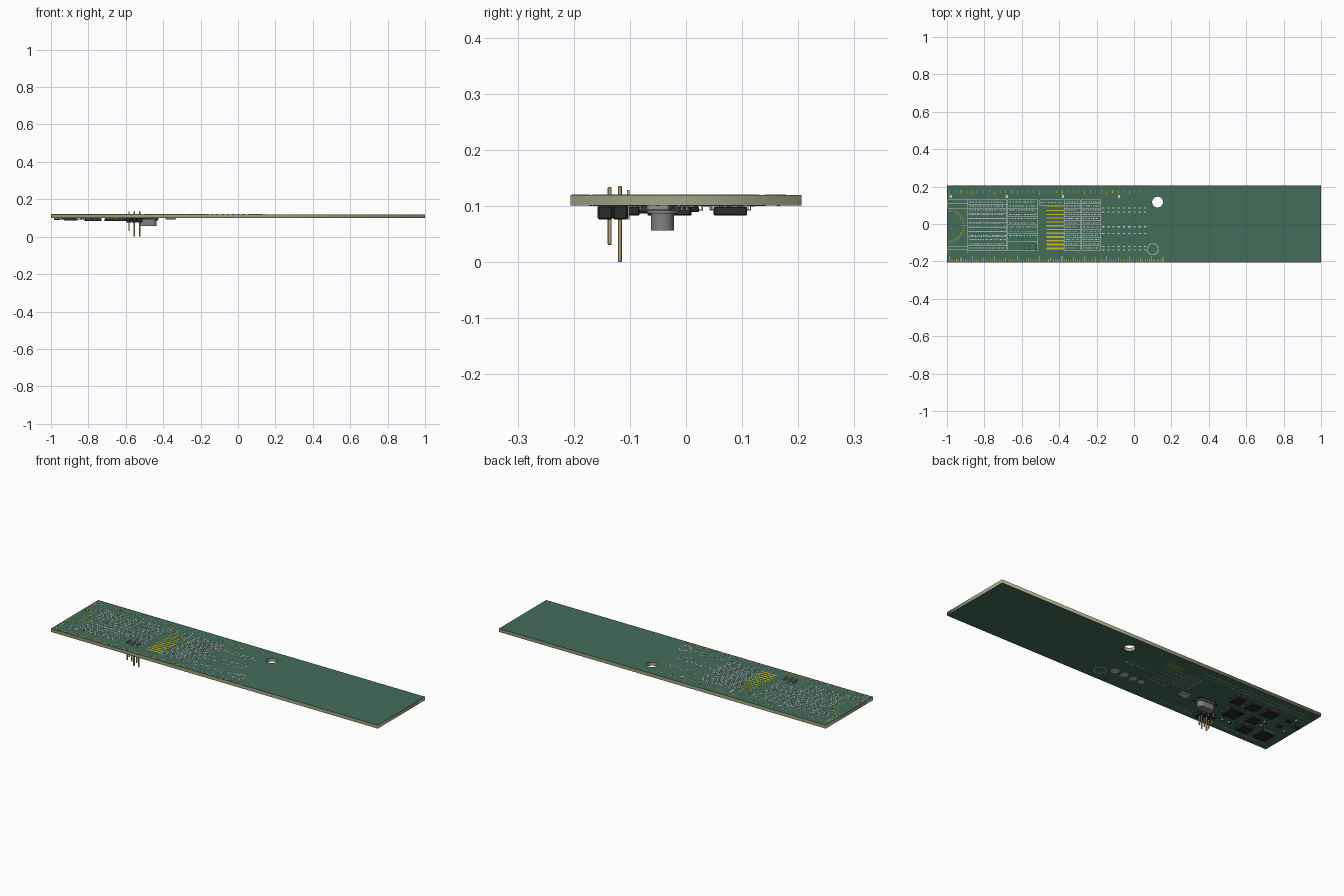
import bpy, bmesh, math, random
from mathutils import Matrix, Vector

if "Cube" in bpy.data.objects:
    bpy.data.objects.remove(bpy.data.objects["Cube"])

random.seed(4)
TOP, BOT = 0.12, 0.101          # board faces


def material(name, rgb):
    m = bpy.data.materials.new(name)
    m.diffuse_color = (*rgb, 1)
    m.use_nodes = True
    m.node_tree.nodes["Principled BSDF"].inputs["Base Color"].default_value = m.diffuse_color
    return m


GREEN = material("solder_mask", (0.055, 0.155, 0.105))
TAN = material("fibreglass", (0.36, 0.37, 0.24))
WHITE = material("silkscreen", (0.75, 0.78, 0.75))
GOLD = material("gold_plate", (0.62, 0.50, 0.02))
BRASS = material("pin_metal", (0.55, 0.40, 0.20))
BLACK = material("black_plastic", (0.025, 0.025, 0.028))
METAL = material("tin", (0.5, 0.5, 0.5))
STEEL = material("can_steel", (0.22, 0.22, 0.23))


def finish(name, bm, mat):
    me = bpy.data.meshes.new(name)
    bm.to_mesh(me)
    bm.free()
    ob = bpy.data.objects.new(name, me)
    bpy.context.collection.objects.link(ob)
    me.materials.append(mat)
    return ob


def boxes(name, items, mat, bevel=0):
    """One mesh of boxes, each (cx, cy, z0, z1, sx, sy[, angle])."""
    bm = bmesh.new()
    for cx, cy, z0, z1, sx, sy, *a in items:
        m = (Matrix.Translation((cx, cy, (z0 + z1) / 2))
             @ Matrix.Rotation(a[0] if a else 0, 4, 'Z')
             @ Matrix.Diagonal((sx, sy, z1 - z0, 1)))
        bmesh.ops.create_cube(bm, size=1, matrix=m)
    if bevel:
        bmesh.ops.bevel(bm, geom=bm.edges[:], offset=bevel, segments=1, affect='EDGES')
    return finish(name, bm, mat)


def circle(cx, cy, r, n=32):
    return [(cx + r * math.cos(2 * math.pi * i / n), cy + r * math.sin(2 * math.pi * i / n))
            for i in range(n)]


def plate(name, loops, z0, z1, mat):
    """Flat extruded outline; inner loops become holes."""
    cu = bpy.data.curves.new(name, 'CURVE')
    cu.dimensions, cu.fill_mode, cu.extrude = '2D', 'BOTH', (z1 - z0) / 2
    for pts in loops:
        s = cu.splines.new('POLY')
        s.points.add(len(pts) - 1)
        for p, q in zip(s.points, pts):
            p.co = (*q, 0, 1)
        s.use_cyclic_u = True
    tmp = bpy.data.objects.new(name, cu)
    bpy.context.collection.objects.link(tmp)
    bpy.context.view_layer.update()
    me = bpy.data.meshes.new_from_object(tmp.evaluated_get(bpy.context.evaluated_depsgraph_get()))
    bpy.data.objects.remove(tmp)
    ob = bpy.data.objects.new(name, me)
    bpy.context.collection.objects.link(ob)
    ob.location.z = (z0 + z1) / 2
    me.materials.clear()
    me.materials.append(mat)
    return ob


# board: fibreglass core between two mask layers, with one hanging hole
outline = [(-1, -0.206), (1, -0.206), (1, 0.206), (-1, 0.206)]
hole = circle(0.126, 0.117, 0.029)
plate("board_core", [outline, hole], BOT + 0.0006, TOP - 0.0006, TAN)
plate("mask_top", [outline, hole], TOP - 0.0006, TOP, GREEN)
plate("mask_bottom", [outline, hole], BOT, BOT + 0.0006, GREEN)

# printed marks
T0, T1 = TOP, TOP + 0.0006
B0, B1 = BOT - 0.0006, BOT
silk, gold, under = [], [], []


def frame(out, x0, y0, x1, y1, rows=1, z=(T0, T1), w=0.0025):
    for x in (x0, x1):
        out.append((x, (y0 + y1) / 2, *z, w, y1 - y0))
    for i in range(rows + 1):
        out.append(((x0 + x1) / 2, y0 + (y1 - y0) * i / rows, *z, x1 - x0, w))


def dashes(out, x0, x1, y, z=(T0, T1), h=0.005):
    x = x0
    while x < x1 - 0.008:
        w = random.uniform(0.004, 0.012)
        out.append((x + w / 2, y, *z, w, h))
        x += w + random.uniform(0.004, 0.009)


# tables with rows of small dashes
for x0, x1, rows in ((-0.89, -0.68, 11), (-0.675, -0.515, 6),
                     (-0.373, -0.288, 12), (-0.282, -0.177, 12)):
    y0, y1 = -0.14, 0.13
    frame(silk, x0, y0, x1, y1, rows)
    n = 12
    for i in range(n):
        y = y0 + (y1 - y0) * (i + 0.5) / n
        if not (rows == 6 and y < -0.07):
            dashes(silk, x0 + 0.01, x1 - 0.006, y)
frame(silk, -0.505, 0.1, -0.377, 0.13)
dashes(silk, -0.5, -0.38, 0.115)
frame(silk, -0.995, 0.085, -0.89, 0.13, 2)
frame(silk, -0.995, -0.155, -0.89, -0.12, 2)
for y in (0.085, 0.065, -0.015, -0.05, -0.12, -0.14):
    x = -0.165
    while x < 0.08:
        silk.append((x, y, T0, T1, 0.012, 0.006))
        x += 0.028

# bare copper width gauge
for i in range(12):
    gold.append((-0.421, 0.092 - i * 0.0202, T0, T1, 0.092, 0.004 + i * 0.0006))

# ruler ticks along both edges
for i in range(96):
    h = 0.034 if i % 10 == 0 else 0.024 if i % 5 == 0 else 0.014
    (gold if i % 5 else silk).append((-0.985 + i * 0.012, -0.204 + h / 2, T0, T1, 0.003, h))
for i in range(36):
    h = 0.024 if i % 4 == 0 else 0.013
    gold.append((-0.985 + i * 0.03, 0.178 - h / 2, T0, T1, 0.003, h))
for i in range(4):
    silk.append((-0.98 + i * 0.3, 0.147, T0, T1, 0.012, 0.014))

# half-round angle gauge on the left end
for i in range(19):
    a = math.radians(-85 + i * 170 / 18)
    gold.append((-0.995 + 0.085 * math.cos(a), -0.01 + 0.085 * math.sin(a),
                 T0, T1, 0.022 if i % 3 == 0 else 0.012, 0.003, a))

# underside prints
frame(under, -0.34, -0.01, -0.25, 0.1, 5, (B0, B1))
for y in (0.165, 0.14, -0.17):
    dashes(under, -0.95, -0.3, y, (B0, B1))
for i in range(6):
    dashes(under, -0.24, -0.13, 0.1 - i * 0.03, (B0, B1))
boxes("top_print", silk, WHITE)
boxes("gold_marks", gold, GOLD)
boxes("underside_print", under, WHITE)
boxes("underside_gold_strips",
      [(-0.2 + i * 0.012, 0.125, B0, B1, 0.005, 0.03) for i in range(8)], GOLD)
for nm, z in (("top_ring", (T0, T1)), ("underside_ring", (B0, B1))):
    plate(nm, [circle(0.1, -0.135, 0.032), circle(0.1, -0.135, 0.028)], *z, WHITE)

# round sample pads underneath
for i, x in enumerate((0.04, -0.018, -0.074, -0.124)):
    plate(f"round_pad_{i}", [circle(x, -0.094, 0.022 - i * 0.002)], B0, B1, METAL)
for i in range(6):
    plate(f"dot_pad_{i}", [circle(0.05 - i * 0.033, 0.012, 0.008 - i * 0.0008, 16)], B0, B1, METAL)


def chip(name, x, y, w, d, n, quad=False, low=0.083):
    """Black package with gull-wing leads on two or four sides."""
    boxes(name, [(x, y, low, BOT - 0.002, w, d)], BLACK, 0.002)
    leads = []
    for s in (-1, 1):
        for i in range(n):
            t = (i + 0.5) / n - 0.5
            u = t * w * 0.92
            leads.append((x + u, y + s * (d / 2 + 0.003), 0.092, 0.094, w / n * 0.45, 0.008))
            leads.append((x + u, y + s * (d / 2 + 0.006), 0.092, BOT, w / n * 0.45, 0.002))
            leads.append((x + u, y + s * (d / 2 + 0.009), 0.099, BOT, w / n * 0.45, 0.008))
            if quad:
                v = t * d * 0.92
                leads.append((x + s * (w / 2 + 0.003), y + v, 0.092, 0.094, 0.008, d / n * 0.45))
                leads.append((x + s * (w / 2 + 0.006), y + v, 0.092, BOT, 0.002, d / n * 0.45))
                leads.append((x + s * (w / 2 + 0.009), y + v, 0.099, BOT, 0.008, d / n * 0.45))
    boxes(name + "_leads", leads, STEEL)


chip("driver_chip_a", -0.585, 0.079, 0.06, 0.06, 4)
chip("driver_chip_b", -0.68, 0.079, 0.065, 0.06, 7)
chip("driver_chip_c", -0.785, 0.079, 0.07, 0.06, 8)
chip("main_chip", -0.645, -0.03, 0.078, 0.078, 8, True)
chip("second_chip", -0.76, -0.015, 0.06, 0.05, 5)
chip("third_chip", -0.785, -0.11, 0.065, 0.055, 7)
chip("large_chip", -0.895, -0.1, 0.075, 0.075, 11, True, 0.087)

# small transistors and passives
for i, (x, y) in enumerate(((-0.9, 0.08), (-0.97, 0.06), (-0.9, 0.015))):
    chip(f"transistor_{i}", x, y, 0.03, 0.016, 2, low=0.089)
smd = [(-0.83, 0.0), (-0.96, -0.01), (-0.94, 0.105), (-0.7, -0.115), (-0.66, -0.115), (-0.84, -0.04)]
boxes("passive_bodies", [(x, y, 0.093, BOT, 0.012, 0.012) for x, y in smd], BLACK)
boxes("passive_ends", [(x + s * 0.009, y, 0.0925, BOT, 0.006, 0.0125)
                       for x, y in smd for s in (-1, 1)], METAL)


def stadium(cx, cy, length, r, n=16):
    return [(cx + s * (length / 2 - r) + s * r * math.cos(a), cy + s * r * math.sin(a))
            for s in (1, -1) for a in [math.pi * (i / n - 0.5) for i in range(n + 1)]]


# crystal can with flange, and small silver slab beside it
for nm, size in (("crystal_can", (0.094, 0.0205, 0.056, 0.092)),
                 ("crystal_flange", (0.108, 0.028, 0.087, 0.092))):
    plate(nm, [stadium(-0.483, -0.042, *size[:2])], *size[2:], STEEL)
boxes("crystal_base", [(-0.483, -0.042, 0.092, BOT, 0.115, 0.05)], BLACK)
boxes("silver_part", [(-0.36, -0.05, 0.092, BOT, 0.055, 0.042)], METAL, 0.003)

# pin header: ribbed black body, pins passing through the board
boxes("header_body", [(-0.583 + i * 0.029, y, 0.076, BOT, 0.028, 0.027)
                      for i in range(3) for y in (-0.117, -0.144)], BLACK, 0.003)
pins = [(-0.554, -0.118, 0, 0.136), (-0.525, -0.118, 0, 0.136), (-0.583, -0.118, 0.04, 0.136)]
pins += [(-0.583 + i * 0.029, -0.136, 0.031, 0.134) for i in range(3)]
boxes("header_pins", [(x, y, a, b, 0.007, 0.007) for x, y, a, b in pins], BRASS, 0.0015)
boxes("rear_leads", [(-0.583 + i * 0.029, -0.103, 0.076, 0.129, 0.004, 0.004)
                     for i in range(3)], BRASS)
